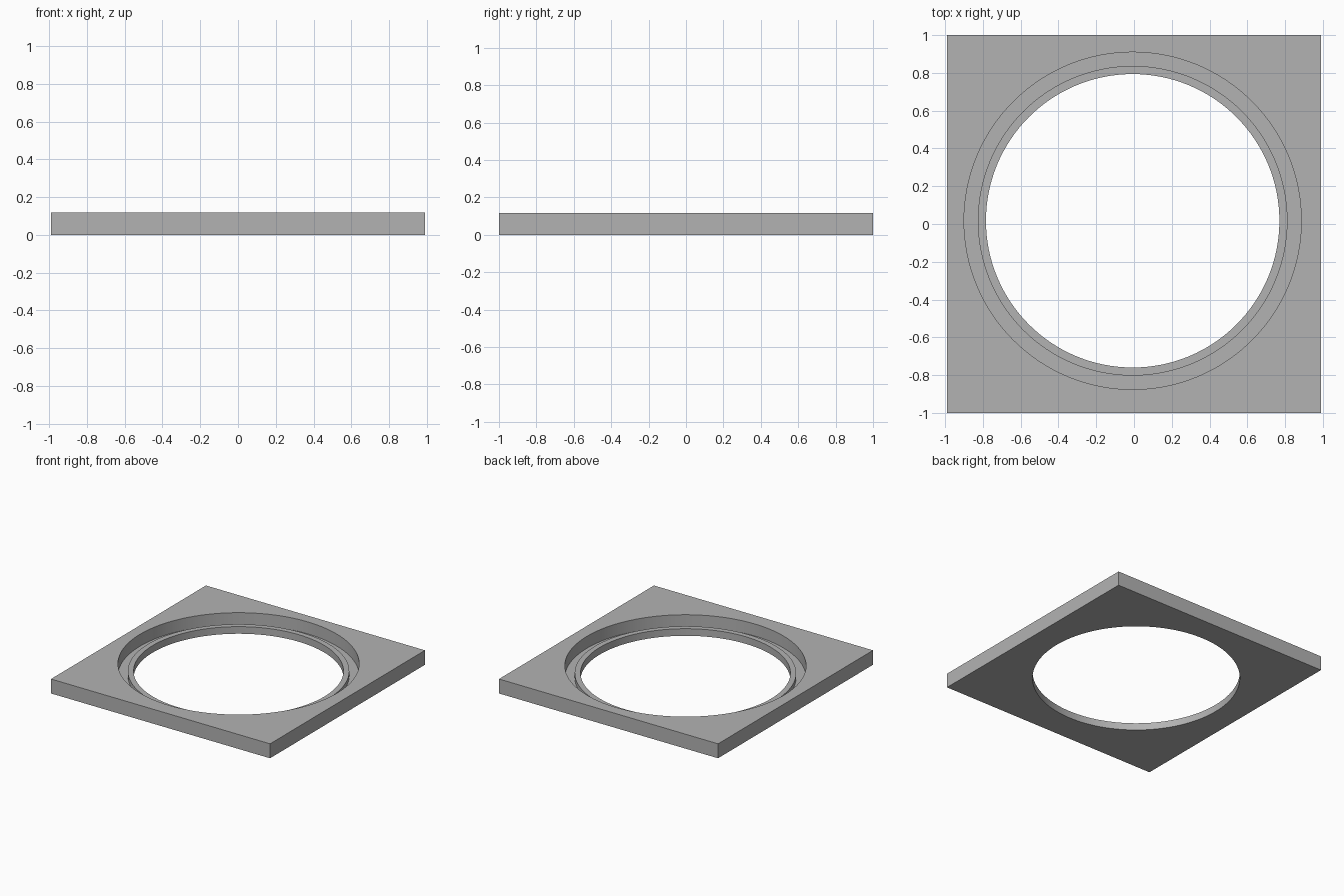
import bpy, bmesh, math

cube = bpy.data.objects.get("Cube")
if cube:
    bpy.data.objects.remove(cube)

HALF_X, HALF_Y, TOP = 0.99, 1.0, 0.118
CX, CY = -0.007, 0.017
SEGMENTS = 128

grey = bpy.data.materials.new("grey")
grey.use_nodes = True
colour = (0.45, 0.45, 0.45, 1)
grey.diffuse_color = colour
grey.node_tree.nodes["Principled BSDF"].inputs["Base Color"].default_value = colour

bm = bmesh.new()


def ring(radius, z):
    angles = [2 * math.pi * i / SEGMENTS for i in range(SEGMENTS)]
    return [bm.verts.new((CX + radius * math.cos(a), CY + radius * math.sin(a), z)) for a in angles]


def rectangle(z):
    return [bm.verts.new((x * HALF_X, y * HALF_Y, z))
            for x, y in ((-1, -1), (1, -1), (1, 1), (-1, 1))]


def bridge(a, b):
    n = len(a)
    for i in range(n):
        j = (i + 1) % n
        bm.faces.new((a[i], a[j], b[j], b[i]))


def fill_between(a, b):
    edges = []
    for loop in (a, b):
        for i, v in enumerate(loop):
            w = loop[(i + 1) % len(loop)]
            edges.append(bm.edges.get((v, w)) or bm.edges.new((v, w)))
    bmesh.ops.triangle_fill(bm, edges=edges, use_beauty=True)


# Opening: outer wall, groove floor, raised inner lip, through hole
profile = [(0.893, TOP), (0.893, 0.02), (0.82, 0.02),
           (0.82, 0.058), (0.777, 0.058), (0.777, 0)]
rings = [ring(r, z) for r, z in profile]
for a, b in zip(rings, rings[1:]):
    bridge(a, b)

# Plate: sides, then top and bottom around the opening
low, high = rectangle(0), rectangle(TOP)
bridge(low, high)
fill_between(high, rings[0])
fill_between(low, rings[-1])
bmesh.ops.recalc_face_normals(bm, faces=bm.faces[:])

mesh = bpy.data.meshes.new("frame_plate")
bm.to_mesh(mesh)
bm.free()
mesh.materials.append(grey)
plate = bpy.data.objects.new("frame_plate", mesh)
bpy.context.collection.objects.link(plate)

bpy.context.view_layer.objects.active = plate
plate.select_set(True)
bpy.ops.object.shade_smooth_by_angle(angle=math.radians(30))
